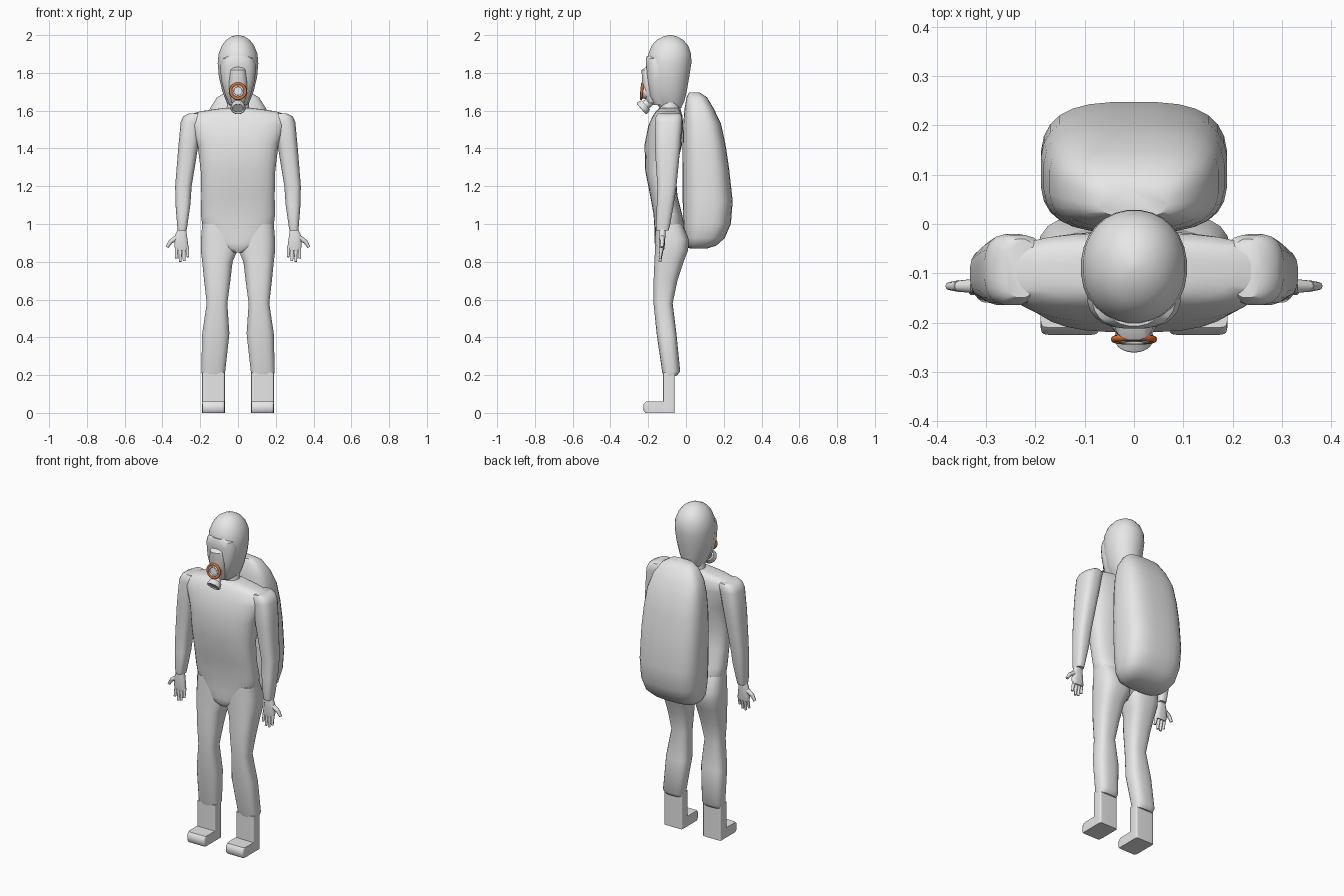
import bpy, bmesh, math
from mathutils import Vector


def material(name, rgb):
    m = bpy.data.materials.new(name)
    m.diffuse_color = (*rgb, 1)
    return m


GREY = material("suit grey", (0.8, 0.8, 0.8))
ORANGE = material("valve orange", (0.8, 0.17, 0.03))


def finish(name, bm, mat=GREY, mirror=False, angle=45):
    bmesh.ops.recalc_face_normals(bm, faces=bm.faces)
    me = bpy.data.meshes.new(name)
    bm.to_mesh(me)
    bm.free()
    me.materials.append(mat)
    ob = bpy.data.objects.new(name, me)
    bpy.context.collection.objects.link(ob)
    bpy.ops.object.select_all(action='DESELECT')
    ob.select_set(True)
    bpy.context.view_layer.objects.active = ob
    bpy.ops.object.shade_smooth_by_angle(angle=math.radians(angle))
    if mirror:
        ob.modifiers.new("mirror", 'MIRROR')
    return ob


def loft(name, rings, n=2.0, seg=20, mirror=False, angle=45):
    """Skin rounded sections given as (z, x0, x1, y0, y1)."""
    bm = bmesh.new()
    loops = []
    for z, x0, x1, y0, y1 in rings:
        loop = []
        for i in range(seg):
            a = 2 * math.pi * (i + 0.5) / seg
            c, s = math.cos(a), math.sin(a)
            u = math.copysign(abs(c) ** (2 / n), c)
            v = math.copysign(abs(s) ** (2 / n), s)
            loop.append(bm.verts.new(((x0 + x1) / 2 + u * (x1 - x0) / 2,
                                      (y0 + y1) / 2 + v * (y1 - y0) / 2, z)))
        loops.append(loop)
    for a, b in zip(loops, loops[1:]):
        for i in range(seg):
            j = (i + 1) % seg
            bm.faces.new((a[i], a[j], b[j], b[i]))
    bm.faces.new(loops[0])
    bm.faces.new(loops[-1])
    return finish(name, bm, mirror=mirror, angle=angle)


def sym(rings):
    return [(z, -h, h, y0, y1) for z, h, y0, y1 in rings]


def rod(name, p, q, r1, r2, seg=8, mat=GREY, mirror=False):
    """Tapered rod from p to q."""
    p, q = Vector(p), Vector(q)
    d = q - p
    bm = bmesh.new()
    bmesh.ops.create_cone(bm, cap_ends=True, segments=seg, radius1=r1, radius2=r2, depth=d.length)
    bm.transform(d.to_track_quat('Z', 'Y').to_matrix().to_4x4())
    bmesh.ops.translate(bm, verts=bm.verts, vec=(p + q) / 2)
    return finish(name, bm, mat, mirror)


def ring(name, centre, axis, r, t, mat):
    """Round band with a circular section."""
    bpy.ops.mesh.primitive_torus_add(major_radius=r, minor_radius=t, major_segments=24,
                                     minor_segments=8, location=centre)
    ob = bpy.context.object
    ob.name = name
    ob.rotation_euler = Vector(axis).to_track_quat('Z', 'Y').to_euler()
    ob.data.materials.append(mat)
    bpy.ops.object.shade_smooth()


# Suit body
loft("torso", sym([
    (0.85, 0.03, -0.15, -0.06), (0.87, 0.08, -0.163, -0.04), (0.90, 0.13, -0.166, -0.01),
    (0.95, 0.185, -0.166, 0.0), (1.05, 0.197, -0.172, -0.02), (1.15, 0.195, -0.19, -0.045),
    (1.28, 0.198, -0.216, -0.055), (1.42, 0.215, -0.22, -0.02), (1.52, 0.255, -0.2, -0.015),
    (1.575, 0.27, -0.175, -0.018), (1.597, 0.2, -0.16, -0.03), (1.615, 0.07, -0.14, -0.04)]),
    n=2.8, seg=28)
loft("leg", [
    (1.0, 0.0, 0.19, -0.16, -0.02), (0.92, 0.0, 0.197, -0.164, 0.015),
    (0.86, 0.002, 0.198, -0.165, 0.012), (0.8, 0.028, 0.19, -0.168, -0.012),
    (0.7, 0.04, 0.18, -0.172, -0.045), (0.58, 0.056, 0.166, -0.172, -0.07),
    (0.42, 0.045, 0.19, -0.156, -0.05), (0.22, 0.067, 0.195, -0.127, -0.03),
    (0.195, 0.07, 0.19, -0.12, -0.05)], n=2.8, mirror=True)
loft("arm", [
    (1.585, 0.2, 0.26, -0.15, -0.03), (1.57, 0.18, 0.29, -0.16, -0.022),
    (1.54, 0.19, 0.304, -0.165, -0.02), (1.4, 0.212, 0.317, -0.165, -0.03),
    (1.2, 0.245, 0.333, -0.152, -0.05), (1.1, 0.252, 0.331, -0.155, -0.065),
    (0.99, 0.268, 0.322, -0.16, -0.085), (0.965, 0.272, 0.32, -0.155, -0.092)],
    n=2.8, mirror=True)

# Boots: square shaft and a rounded foot
loft("boot_shaft", [(0.0, 0.07, 0.19, -0.122, -0.06), (0.215, 0.07, 0.19, -0.122, -0.06)],
     n=12, seg=20, mirror=True)
loft("boot_foot", [
    (0.0, 0.07, 0.19, -0.215, -0.06), (0.012, 0.07, 0.19, -0.225, -0.06),
    (0.045, 0.07, 0.19, -0.225, -0.06), (0.06, 0.07, 0.19, -0.21, -0.06)],
    n=12, seg=20, mirror=True)

# Hands
loft("palm", [
    (0.985, 0.278, 0.314, -0.142, -0.108), (0.945, 0.27, 0.332, -0.144, -0.108),
    (0.885, 0.262, 0.338, -0.144, -0.112), (0.86, 0.266, 0.332, -0.14, -0.116)],
    n=3, seg=12, mirror=True)
for k, (xa, xb, zb) in enumerate([(0.27, 0.265, 0.825), (0.288, 0.285, 0.804),
                                  (0.306, 0.306, 0.8), (0.324, 0.328, 0.818)]):
    rod(f"finger_{k + 1}", (xa, -0.128, 0.88), (xb, -0.138, zb), 0.011, 0.007, mirror=True)
rod("thumb_base", (0.32, -0.126, 0.93), (0.36, -0.126, 0.905), 0.015, 0.011, mirror=True)
rod("thumb_tip", (0.355, -0.126, 0.91), (0.376, -0.126, 0.877), 0.012, 0.008, mirror=True)

# Neck and hood
loft("neck", sym([(1.57, 0.085, -0.15, -0.02), (1.62, 0.06, -0.14, -0.03),
                  (1.69, 0.06, -0.14, -0.03)]))
loft("hood", sym([
    (1.615, 0.045, -0.14, -0.025), (1.65, 0.063, -0.168, -0.008), (1.70, 0.083, -0.188, 0.004),
    (1.78, 0.102, -0.2, 0.018), (1.85, 0.108, -0.206, 0.029), (1.90, 0.104, -0.2, 0.028),
    (1.945, 0.086, -0.182, 0.012), (1.975, 0.062, -0.155, -0.015),
    (1.992, 0.035, -0.122, -0.045), (2.0, 0.008, -0.092, -0.076)]), n=2.1, seg=28)

# Face mask with nose cup
loft("face_mask", sym([
    (1.63, 0.045, -0.172, -0.08), (1.68, 0.067, -0.2, -0.08), (1.76, 0.09, -0.208, -0.08),
    (1.84, 0.095, -0.213, -0.08), (1.875, 0.085, -0.213, -0.08), (1.89, 0.06, -0.207, -0.08)]),
    n=2.4, seg=24, angle=35)
loft("nose_cup", sym([
    (1.64, 0.032, -0.205, -0.13), (1.69, 0.048, -0.222, -0.13), (1.75, 0.05, -0.232, -0.13),
    (1.815, 0.042, -0.236, -0.13), (1.835, 0.035, -0.205, -0.13)]), n=2.6, angle=35)

# Breathing valve and filter canister
V = Vector((0, -0.233, 1.703))
AX = Vector((0, -1, 0.1)).normalized()
rod("valve_body", V - AX * 0.03, V + AX * 0.004, 0.04, 0.036, 20)
ring("valve_ring", V + AX * 0.001, AX, 0.04, 0.007, ORANGE)
ring("valve_rim", V + AX * 0.004, AX, 0.027, 0.005, GREY)
F = Vector((0, -0.222, 1.622))
D = Vector((0, -0.75, -0.65)).normalized()
rod("filter_stem", F - D * 0.06, F, 0.022, 0.026, 16)
rod("filter_canister", F - D * 0.012, F + D * 0.014, 0.034, 0.04, 20)
ring("filter_rim", F + D * 0.014, D, 0.034, 0.006, GREY)

# Backpack
loft("backpack", sym([
    (0.87, 0.10, 0.02, 0.11), (0.885, 0.145, 0.0, 0.16), (0.925, 0.172, -0.01, 0.205),
    (1.0, 0.185, -0.015, 0.238), (1.12, 0.19, -0.018, 0.248), (1.3, 0.19, -0.018, 0.228),
    (1.42, 0.184, -0.018, 0.21), (1.53, 0.172, -0.015, 0.186), (1.61, 0.15, -0.008, 0.148),
    (1.67, 0.112, 0.003, 0.112), (1.695, 0.07, 0.015, 0.075)]), n=3, seg=28)
